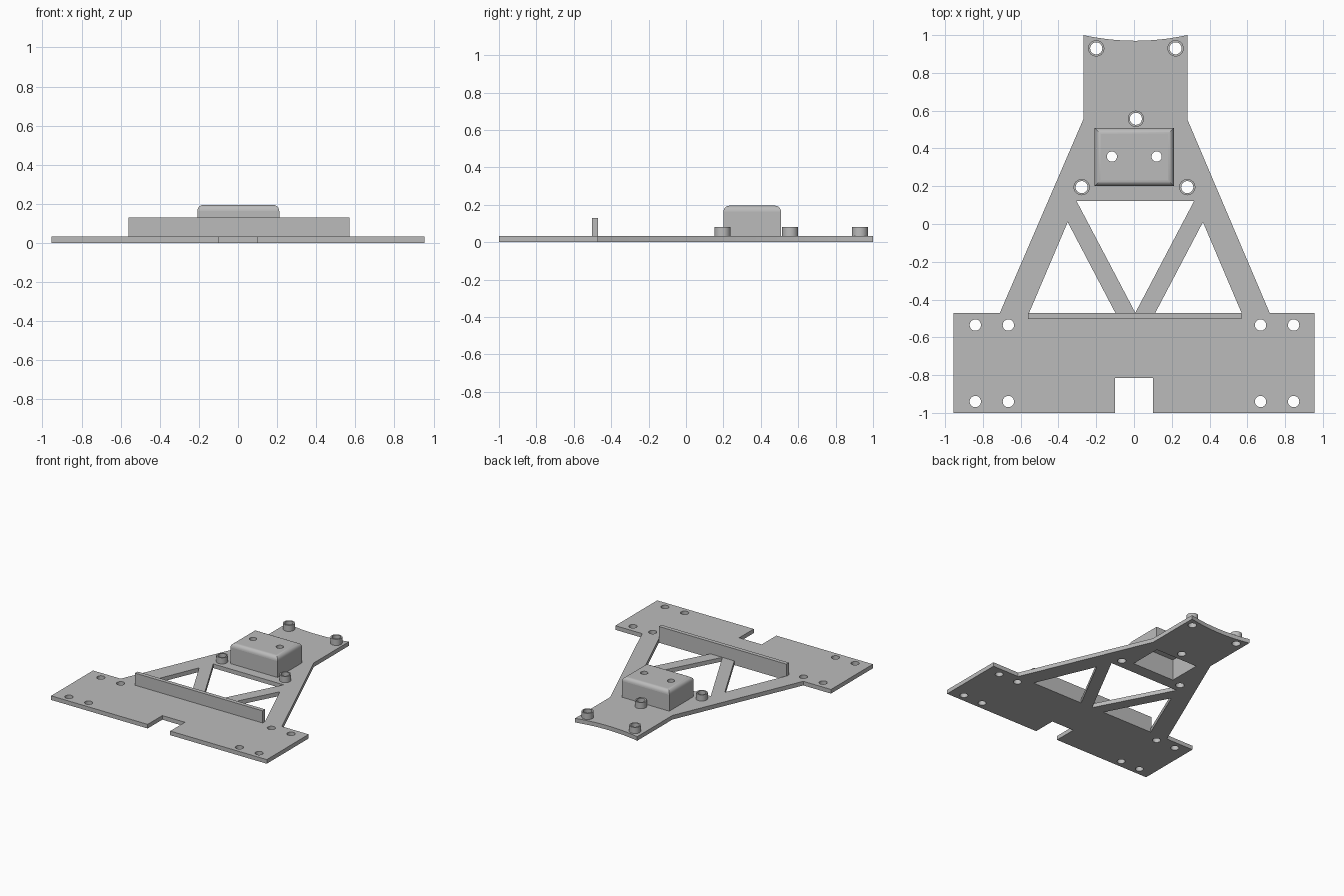
import bpy, bmesh, math
from mathutils import Matrix

default = bpy.data.objects.get("Cube")
if default:
    bpy.data.objects.remove(default, do_unlink=True)

T = 0.033   # plate thickness
CX = 0.007  # centreline of the truss and tongue

grey = bpy.data.materials.new("plain grey")
grey.use_nodes = True
grey.diffuse_color = (0.5, 0.5, 0.5, 1)
grey.node_tree.nodes["Principled BSDF"].inputs["Base Color"].default_value = (0.5, 0.5, 0.5, 1)


def circle(x, y, r, n=32):
    return [(x + r * math.cos(2 * math.pi * i / n), y + r * math.sin(2 * math.pi * i / n)) for i in range(n)]


def rect(x0, x1, y0, y1):
    return [(x0, y0), (x1, y0), (x1, y1), (x0, y1)]


def mirror(pts):
    return [(2 * CX - x, y) for x, y in reversed(pts)]


def add_mesh(name, mesh):
    """Link a mesh as a finished part with sharp edges kept."""
    bm = bmesh.new()
    bm.from_mesh(mesh)
    bmesh.ops.remove_doubles(bm, verts=bm.verts, dist=1e-5)
    bmesh.ops.recalc_face_normals(bm, faces=bm.faces)
    bm.to_mesh(mesh)
    bm.free()
    mesh.materials.clear()
    mesh.materials.append(grey)
    ob = bpy.data.objects.new(name, mesh)
    bpy.context.collection.objects.link(ob)
    bpy.ops.object.select_all(action='DESELECT')
    ob.select_set(True)
    bpy.context.view_layer.objects.active = ob
    bpy.ops.object.shade_smooth_by_angle(angle=math.radians(30))
    return ob


def evaluated_mesh(ob):
    dg = bpy.context.evaluated_depsgraph_get()
    return bpy.data.meshes.new_from_object(ob.evaluated_get(dg))


def extrude(name, loops, z0, z1):
    """Flat profile with holes, extruded between two heights."""
    cu = bpy.data.curves.new(name, 'CURVE')
    cu.dimensions = '2D'
    cu.fill_mode = 'BOTH'
    cu.extrude = (z1 - z0) / 2
    for pts in loops:
        sp = cu.splines.new('POLY')
        sp.points.add(len(pts) - 1)
        for p, (x, y) in zip(sp.points, pts):
            p.co = (x, y, 0, 1)
        sp.use_cyclic_u = True
    tmp = bpy.data.objects.new("profile", cu)
    bpy.context.collection.objects.link(tmp)
    mesh = evaluated_mesh(tmp)
    bpy.data.objects.remove(tmp, do_unlink=True)
    mesh.transform(Matrix.Translation((0, 0, (z0 + z1) / 2)))
    return add_mesh(name, mesh)


# Base plate outline with notch in front and a concave rear edge
HW = 0.275
rear = [(CX + HW * (1 - i / 8), 0.97 + 0.03 * (1 - i / 8) ** 2) for i in range(-0, 17)]
outline = [(-0.955, -1), (-0.1, -1), (-0.1, -0.815), (0.1, -0.815), (0.1, -1), (0.955, -1),
           (0.955, -0.47), (0.718, -0.47), (CX + HW, 0.555)] + rear + \
          [(CX - HW, 0.555), (-0.71, -0.47), (-0.955, -0.47)]

# Truss openings
centre_gap = [(CX - 0.312, 0.123), (CX, -0.47), (CX + 0.312, 0.123)]
side_gap = [(CX + 0.358, 0.01), (CX + 0.106, -0.47), (CX + 0.562, -0.47)]

# Screw holes, bosses and the pocket under the housing
bosses = [(-0.2, 0.93), (0.22, 0.93), (0.01, 0.557), (-0.277, 0.195), (0.282, 0.195)]
screws = [(x, y) for x in (-0.84, -0.665, 0.67, 0.845) for y in (-0.535, -0.94)]
pocket = rect(-0.187, 0.19, 0.222, 0.488)

extrude("base_plate", [outline, centre_gap, side_gap, mirror(side_gap), pocket]
        + [circle(x, y, 0.03) for x, y in screws]
        + [circle(x, y, 0.032) for x, y in bosses], 0, T)

# Hollow bosses and upright rib
for i, (x, y) in enumerate(bosses):
    extrude(f"boss_{i + 1}", [circle(x, y, 0.043), circle(x, y, 0.032)], T, 0.082)
extrude("upright_rib", [rect(-0.56, 0.57, -0.502, -0.47)], T, 0.13)

# Raised housing: rounded top edges, hollow below, two holes in the roof
TOP = 0.195
housing = extrude("housing_block", [rect(-0.208, 0.211, 0.2, 0.508)], T, TOP)
bm = bmesh.new()
bm.from_mesh(housing.data)
bmesh.ops.dissolve_limit(bm, angle_limit=0.01, verts=bm.verts, edges=bm.edges)
top_edges = [e for e in bm.edges if all(v.co.z > TOP - 0.001 for v in e.verts)]
bmesh.ops.bevel(bm, geom=top_edges, offset=0.032, segments=6, profile=0.5, affect='EDGES')
bm.to_mesh(housing.data)
bm.free()

cutters = [extrude("hollow_cutter", [pocket], -0.05, TOP - 0.025)]
cutters += [extrude("hole_cutter", [circle(x, 0.357, 0.027)], 0.1, 0.3) for x in (-0.117, 0.12)]
for c in cutters:
    c.hide_render = True
    mod = housing.modifiers.new("cut", 'BOOLEAN')
    mod.operation = 'DIFFERENCE'
    mod.solver = 'EXACT'
    mod.object = c
bpy.context.view_layer.update()
shell = evaluated_mesh(housing)
for ob in cutters + [housing]:
    bpy.data.objects.remove(ob, do_unlink=True)
add_mesh("housing", shell)
